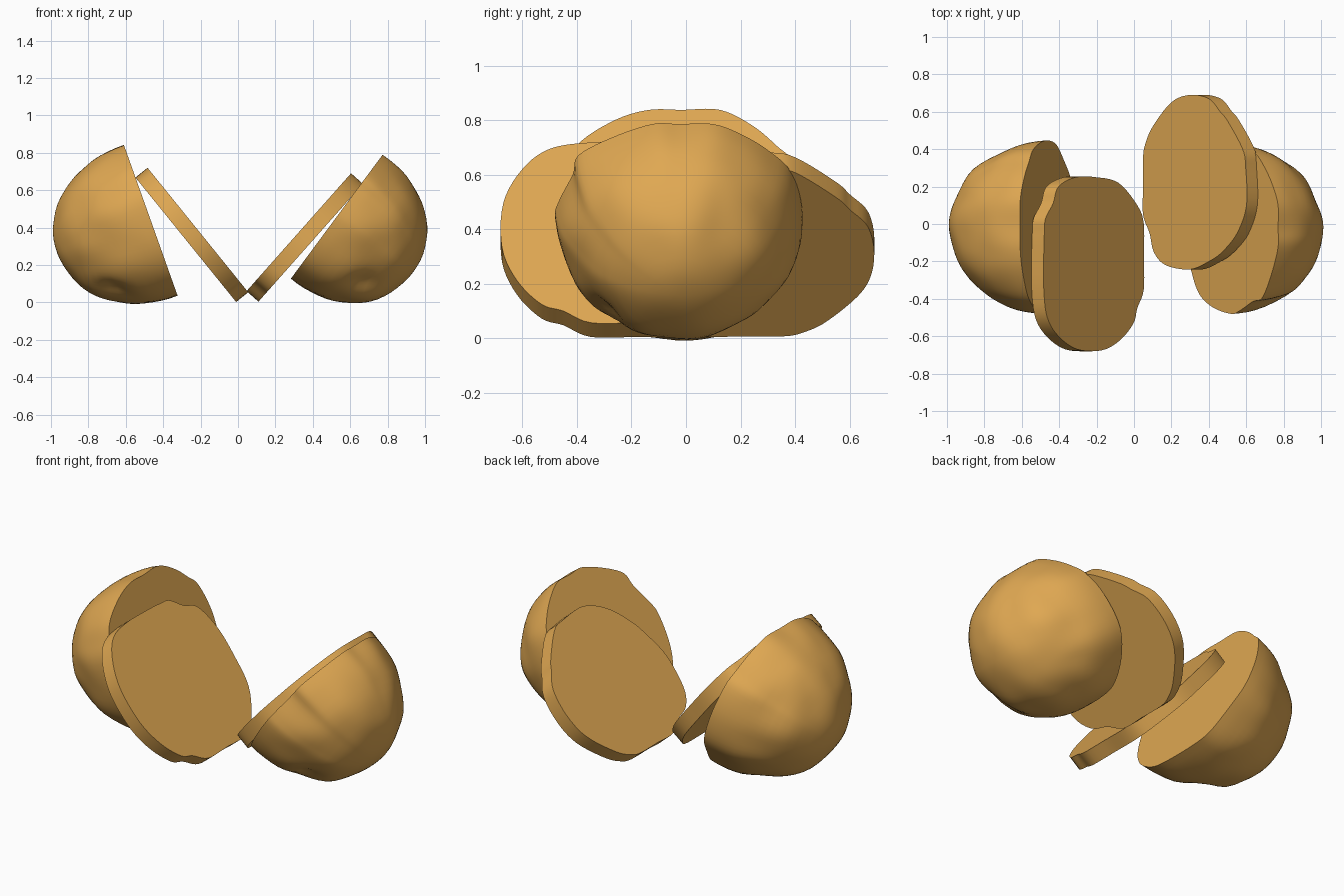
import bpy, bmesh, math
from mathutils import Vector, noise

if "Cube" in bpy.data.objects:
    bpy.data.objects.remove(bpy.data.objects["Cube"])

mat = bpy.data.materials.new("golden_tan")
mat.diffuse_color = (0.74, 0.39, 0.085, 1)
mat.use_nodes = True
mat.node_tree.nodes["Principled BSDF"].inputs["Base Color"].default_value = mat.diffuse_color


def smooth_loop(pts, steps=5):
    """Closed Catmull-Rom curve through (side, height) points."""
    out, n = [], len(pts)
    for i in range(n):
        a, b, c, d = (Vector(pts[(i + k) % n]) for k in (-1, 0, 1, 2))
        for s in range(steps):
            t = s / steps
            out.append(0.5 * (2 * b + (c - a) * t + (2 * a - 5 * b + 4 * c - d) * t * t
                              + (3 * b - a - 3 * c + d) * t ** 3))
    return out


def build(name, rings, tip, centre, up):
    """Skin rings of (side, height, depth) points; the cut plane is at depth 0."""
    up = Vector((up[0], 0, up[1])).normalized()
    side = Vector((0, 1, 0))
    sign = 1 if centre[0] > 0 else -1
    depth = Vector((up.z, 0, -up.x)) * sign
    place = lambda p: Vector(centre) + side * p[0] + up * p[1] + depth * p[2]
    bm = bmesh.new()
    loops = [[bm.verts.new(place(p)) for p in ring] for ring in rings]
    n = len(loops[0])
    for a, b in zip(loops, loops[1:]):
        for i in range(n):
            j = (i + 1) % n
            bm.faces.new((a[i], a[j], b[j], b[i]))
    bm.faces.new(loops[0])
    if tip:
        t = bm.verts.new(place(tip))
        for i in range(n):
            bm.faces.new((loops[-1][i], loops[-1][(i + 1) % n], t))
    else:
        bm.faces.new(loops[-1])
    bmesh.ops.recalc_face_normals(bm, faces=bm.faces[:])
    me = bpy.data.meshes.new(name)
    bm.to_mesh(me)
    bm.free()
    me.materials.append(mat)
    ob = bpy.data.objects.new(name, me)
    bpy.context.collection.objects.link(ob)
    bpy.ops.object.select_all(action='DESELECT')
    ob.select_set(True)
    bpy.context.view_layer.objects.active = ob
    bpy.ops.object.shade_smooth_by_angle(angle=math.radians(35))


def end_piece(name, pts, depth, centre, up, dent, count=18):
    """Rounded, lumpy end with one flat cut face."""
    loop = smooth_loop(pts)
    rings = []
    for k in range(count):
        f = k / count * math.pi / 2
        ring = []
        for p in loop:
            # blend the outline into an ellipse towards the tip
            r = p.lerp(p.normalized() * 0.44, math.sin(f))
            q = Vector((r.x * math.cos(f), r.y * math.cos(f), depth * math.sin(f)))
            lump = 0.014 * noise.noise(q * 6) * math.sin(2 * f)
            pit = 0.035 * math.exp(-((q - Vector(dent)).length / 0.075) ** 2)
            ring.append(q * (1 + (lump - pit) / q.length))
        rings.append(ring)
    build(name, rings, (0, 0, depth), centre, up)


def slice_piece(name, pts, thick, centre, up):
    loop = smooth_loop(pts)
    build(name, [[(p.x, p.y, d) for p in loop] for d in (0, thick)], None, centre, up)


# Rounded ends
end_piece("left_end", [
    (0, .422), (.14, .422), (.26, .36), (.35, .28), (.415, .21), (.46, .04), (.445, -.14),
    (.36, -.27), (.25, -.39), (.12, -.425), (-.12, -.425), (-.25, -.39), (-.38, -.29),
    (-.45, -.14), (-.465, .08), (-.43, .2), (-.37, .3), (-.24, .385), (-.12, .422)],
    0.53, (-.467, -.015, .44), (-.285, .8), (-.22, -.27, .32))

end_piece("right_end", [
    (0, .408), (.125, .408), (.23, .36), (.33, .285), (.41, .19), (.45, .03), (.44, -.14),
    (.36, -.27), (.24, -.37), (.12, -.407), (-.1, -.407), (-.23, -.37), (-.35, -.3),
    (-.42, -.18), (-.455, -.02), (-.44, .06), (-.39, .18), (-.37, .265), (-.25, .345),
    (-.1, .408)],
    0.505, (.5275, -.025, .4575), (.485, .655), (-.27, -.21, .317))

# Thin slices
slice_piece("left_slice", [
    (.07, .425), (.17, .42), (.245, .41), (.325, .346), (.415, .3), (.465, .155),
    (.465, -.02), (.435, -.21), (.315, -.37), (.215, -.425), (.04, -.425), (-.135, -.425),
    (-.235, -.37), (-.315, -.338), (-.405, -.226), (-.46, -.07), (-.455, .14),
    (-.385, .3), (-.285, .395), (-.135, .425)],
    0.083, (-.215, -.215, .3875), (-.53, .655))

slice_piece("right_slice", [
    (.125, -.417), (-.03, -.417), (-.175, -.417), (-.275, -.364), (-.375, -.33),
    (-.445, -.235), (-.468, -.04), (-.425, .114), (-.375, .22), (-.275, .34), (-.125, .417),
    (.075, .41), (.175, .386), (.325, .265), (.375, .205), (.445, .114), (.465, -.04),
    (.425, -.19), (.295, -.34), (.2, -.4)],
    0.085, (.325, .225, .375), (.55, .62))
